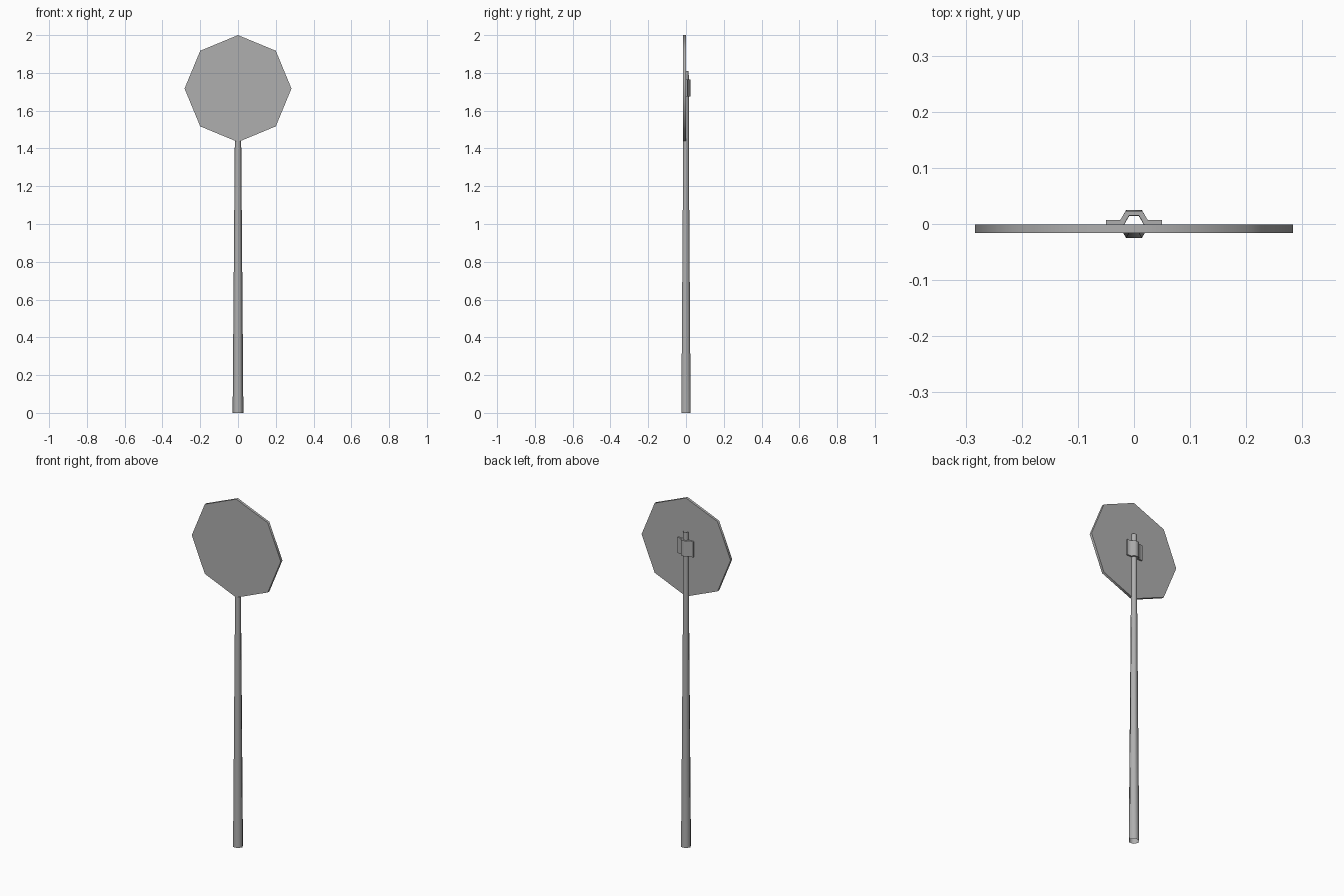
import bpy, bmesh
from math import cos, sin, tau, radians

if "Cube" in bpy.data.objects:
    bpy.data.objects.remove(bpy.data.objects["Cube"])

grey = bpy.data.materials.new("grey_metal")
grey.diffuse_color = (0.43, 0.43, 0.43, 1)
grey.use_nodes = True
grey.node_tree.nodes["Principled BSDF"].inputs["Base Color"].default_value = grey.diffuse_color

def finish(bm, name):
    """Make the object, grey, with soft shading across the shallow corners."""
    bmesh.ops.recalc_face_normals(bm, faces=bm.faces)
    me = bpy.data.meshes.new(name)
    bm.to_mesh(me)
    bm.free()
    me.materials.append(grey)
    ob = bpy.data.objects.new(name, me)
    bpy.context.collection.objects.link(ob)
    bpy.ops.object.select_all(action='DESELECT')
    ob.select_set(True)
    bpy.context.view_layer.objects.active = ob
    bpy.ops.object.shade_smooth_by_angle(angle=radians(70))
    return ob

def extrude_profile(name, pts, offset):
    """Close a flat outline and push it along offset."""
    bm = bmesh.new()
    face = bm.faces.new([bm.verts.new(p) for p in pts])
    top = bmesh.ops.extrude_face_region(bm, geom=[face], use_keep_orig=True)
    verts = [v for v in top["geom"] if isinstance(v, bmesh.types.BMVert)]
    bmesh.ops.translate(bm, verts=verts, vec=offset)
    return finish(bm, name)

# Octagonal plate standing on one corner
R, CZ = 0.283, 1.717
octagon = [(R * sin(i * tau / 8), -0.0158, CZ + R * cos(i * tau / 8)) for i in range(8)]
extrude_profile("sign_plate", octagon, (0, 0.015, 0))

# Tapered six-sided hollow post, open at both ends
bm = bmesh.new()
rings = []
for z, r in [(0, 0.0285), (1.43, 0.017), (1.81, 0.0168)]:
    rings.append([bm.verts.new((r * cos(i * tau / 6), r * sin(i * tau / 6), z)) for i in range(6)])
for a, b in zip(rings, rings[1:]):
    for i in range(6):
        j = (i + 1) % 6
        bm.faces.new((a[i], a[j], b[j], b[i]))
finish(bm, "post")

# Hat-shaped clamp holding the post against the plate
half = [(0.009, 0.0148), (0.0178, -0.0008), (0.05, -0.0008), (0.05, 0.0072),
        (0.0245, 0.0072), (0.0152, 0.0228)]
outline = half + [(-x, y) for x, y in reversed(half)]
extrude_profile("clamp", [(x, y, 1.674) for x, y in outline], (0, 0, 0.09))
